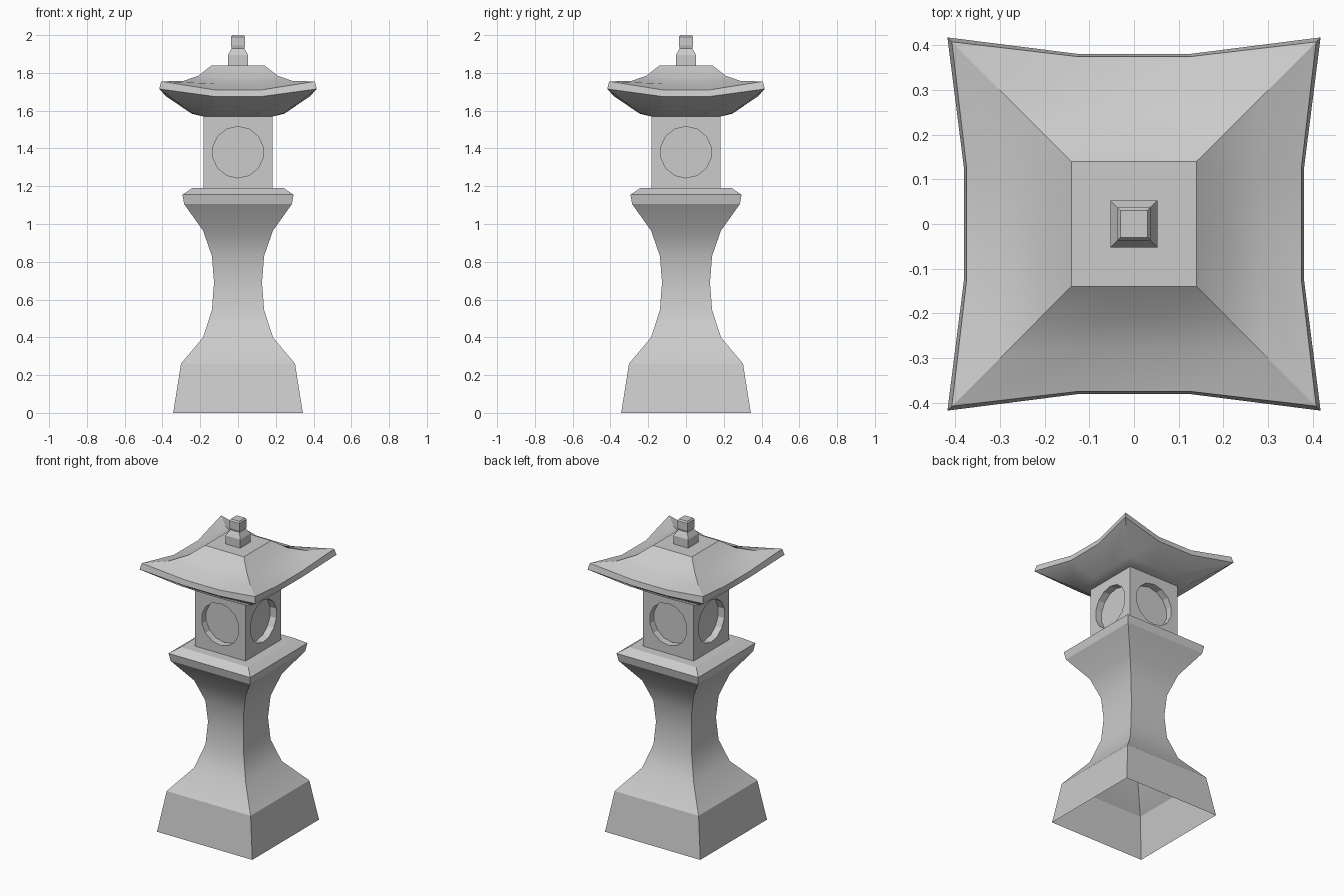
import bpy, bmesh, math
from mathutils import Matrix

if "Cube" in bpy.data.objects:
    bpy.data.objects.remove(bpy.data.objects["Cube"])


def finish(bm, name, angle=None):
    bmesh.ops.recalc_face_normals(bm, faces=bm.faces)
    me = bpy.data.meshes.new(name)
    bm.to_mesh(me)
    bm.free()
    ob = bpy.data.objects.new(name, me)
    bpy.context.collection.objects.link(ob)
    bpy.ops.object.select_all(action='DESELECT')
    ob.select_set(True)
    bpy.context.view_layer.objects.active = ob
    if angle:
        bpy.ops.object.shade_smooth_by_angle(angle=math.radians(angle))
    return ob


def loft(name, rings, angle=None, cap_bottom=True):
    """Skin a stack of closed point rings and cap the ends."""
    bm = bmesh.new()
    loops = [[bm.verts.new(p) for p in ring] for ring in rings]
    n = len(loops[0])
    for a, b in zip(loops, loops[1:]):
        for i in range(n):
            j = (i + 1) % n
            bm.faces.new((a[i], a[j], b[j], b[i]))
    bm.faces.new(loops[-1])
    if cap_bottom:
        bm.faces.new(loops[0][::-1])
    return finish(bm, name, angle)


def square(h, z):
    return [(-h, -h, z), (h, -h, z), (h, h, z), (-h, h, z)]


def eave_ring(corner, zc, mid, zm, mx):
    """Square ring with three segments per side: raised corners, lower middle."""
    pts = []
    for k in range(4):
        r = Matrix.Rotation(k * math.pi / 2, 3, 'Z')
        for x, y, z in ((-corner, -corner, zc), (-mx, -mid, zm), (mx, -mid, zm)):
            v = r @ Matrix.Translation((x, y, z)).translation
            pts.append(tuple(v))
    return pts


# Waisted pedestal with flared rim, open underneath
pedestal = [(.343, 0), (.302, .26), (.185, .40), (.138, .545), (.127, .69), (.138, .83),
            (.185, .965), (.285, 1.105), (.294, 1.155), (.243, 1.19)]
loft("pedestal", [square(h, z) for h, z in pedestal], 24, cap_bottom=False)

# Light chamber with a round recess in each face
chamber = loft("light_chamber", [square(.183, 1.19), square(.183, 1.575)])
half, depth = .183, .045
bm = bmesh.new()
for k in range(4):
    m = (Matrix.Translation((0, 0, 1.38)) @ Matrix.Rotation(k * math.pi / 2, 4, 'Z')
         @ Matrix.Translation((0, -half, 0)) @ Matrix.Rotation(math.pi / 2, 4, 'X'))
    bmesh.ops.create_cone(bm, cap_ends=True, segments=14, radius1=.136, radius2=.136,
                          depth=2 * depth, matrix=m)
cutter = finish(bm, "window_cutter")
cutter.hide_render = True
mod = chamber.modifiers.new("windows", 'BOOLEAN')
mod.operation = 'DIFFERENCE'
mod.solver = 'EXACT'
mod.object = cutter
bpy.context.view_layer.objects.active = chamber
bpy.ops.object.modifier_apply(modifier=mod.name)
bpy.data.objects.remove(cutter)

# Roof with upswept corners
roof = [(.185, 1.57, .185, 1.57, .06),
        (.243, 1.587, .243, 1.583, .08),
        (.417, 1.715, .380, 1.675, .125),
        (.407, 1.755, .374, 1.71, .125),
        (.29, 1.757, .28, 1.742, .095),
        (.21, 1.785, .21, 1.782, .07),
        (.14, 1.84, .14, 1.84, .047)]
loft("roof", [eave_ring(*r) for r in roof], 28)

# Finial
finial = [(.053, 1.835), (.053, 1.895), (.033, 1.93), (.037, 1.945), (.037, 1.99), (.03, 2.0)]
loft("finial", [square(h, z) for h, z in finial])
